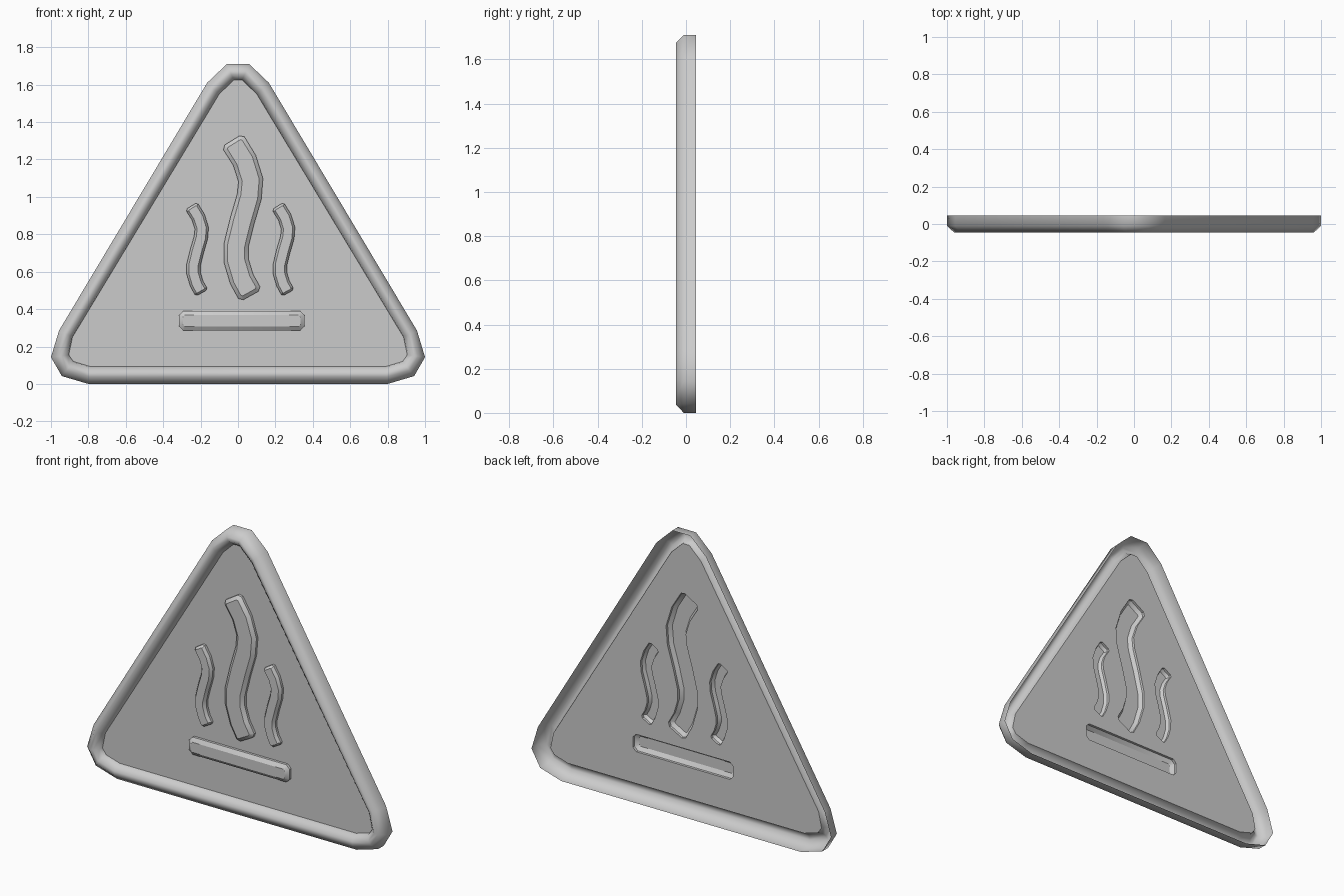
import bpy, bmesh, math
from mathutils import Vector as V

if "Cube" in bpy.data.objects:
    bpy.data.objects.remove(bpy.data.objects["Cube"])


def finish(bm, name, angle=50):
    me = bpy.data.meshes.new(name)
    bm.to_mesh(me)
    bm.free()
    ob = bpy.data.objects.new(name, me)
    bpy.context.collection.objects.link(ob)
    bpy.ops.object.select_all(action='DESELECT')
    ob.select_set(True)
    bpy.context.view_layer.objects.active = ob
    bpy.ops.object.shade_smooth_by_angle(angle=math.radians(angle))
    return ob


def add_loop(bm, pts, y):
    return [bm.verts.new((p[0], y, p[1])) for p in pts]


def bridge(bm, a, b):
    n = len(a)
    for i in range(n):
        j = (i + 1) % n
        bm.faces.new((a[i], a[j], b[j], b[i]))


def inset(pts, d):
    # shrink a clockwise outline by d
    out, n = [], len(pts)
    for i in range(n):
        p = V(pts[i])
        e1 = (p - V(pts[i - 1])).normalized()
        e2 = (V(pts[(i + 1) % n]) - p).normalized()
        n1, n2 = V((e1.y, -e1.x)), V((e2.y, -e2.x))
        m = (n1 + n2).normalized()
        out.append(p + m * d / max(m.dot(n1), 0.5))
    return out


def mirrored(right):
    return right + [(-x, z) for x, z in reversed(right)]


# Triangle outlines (right half, top to bottom, then mirrored)
outer = mirrored([(.06, 1.71), (.165, 1.61), (.957, .285), (1, .143), (.942, .042), (.8, 0)])
inner = mirrored([(.022, 1.625), (.1, 1.55), (.885, .25), (.905, .155), (.88, .12), (.79, .093)])
PANEL_Y = 0.0

# Rim: a hollow shell, open at the back
bm = bmesh.new()
prev = None
for t, y in ((0, .045), (0, -.01), (.4, -.045), (.65, -.045), (.95, -.02), (1, PANEL_Y)):
    ring = add_loop(bm, [V(o).lerp(V(i), t) for o, i in zip(outer, inner)], y)
    if prev:
        bridge(bm, prev, ring)
    prev = ring
bmesh.ops.recalc_face_normals(bm, faces=bm.faces)
finish(bm, "rim")

# Wavy stroke outline from a centre line
centre = [(-.022, 1.287), (.035, 1.195), (.068, 1.09), (.06, 1.0), (.022, .87),
          (-.01, .74), (-.01, .66), (.02, .56), (.06, .488)]


def wave(scale, ox, oz, half=.066):
    c = [V(p) for p in centre]
    tang = [(c[min(i + 1, len(c) - 1)] - c[max(i - 1, 0)]).normalized() for i in range(len(c))]
    c = [c[0] - tang[0] * .018] + c + [c[-1] + tang[-1] * .018]
    tang = [tang[0]] + tang + [tang[-1]]
    w = [half * .7] + [half] * (len(c) - 2) + [half * .7]
    # going down the line, (-t.y, t.x) points to +x
    right = [p + V((-t.y, t.x)) * k for p, t, k in zip(c, tang, w)]
    left = [p - V((-t.y, t.x)) * k for p, t, k in zip(c, tang, w)]
    return [(p.x * scale + ox, p.y * scale + oz) for p in right + left[::-1]]


x0, x1, z0, z1, k = -.315, .355, .285, .39, .022
bar = [(x0 + k, z1), (x1 - k, z1), (x1, z1 - k), (x1, z0 + k),
       (x1 - k, z0), (x0 + k, z0), (x0, z0 + k), (x0, z1 - k)]
symbols = {
    "middle_heat_wave": (wave(1, 0, 0), .02),
    "left_heat_wave": (wave(.56, -.232, .222), .012),
    "right_heat_wave": (wave(.56, .23, .222), .012),
    "hot_plate_bar": (bar, .022),
}

# Raised symbols: bevelled, open at the back
for name, (pts, d) in symbols.items():
    bm = bmesh.new()
    a = add_loop(bm, pts, PANEL_Y)
    b = add_loop(bm, pts, -.015)
    c = add_loop(bm, inset(pts, d), -.032)
    bridge(bm, a, b)
    bridge(bm, b, c)
    bm.faces.new(c)
    bmesh.ops.recalc_face_normals(bm, faces=bm.faces)
    finish(bm, name, 35)

# Panel: flat sheet with openings under the symbols
bm = bmesh.new()
for pts in [inner] + [s[0] for s in symbols.values()]:
    vs = add_loop(bm, pts, PANEL_Y)
    for i in range(len(vs)):
        bm.edges.new((vs[i - 1], vs[i]))
bmesh.ops.triangle_fill(bm, edges=bm.edges[:], use_beauty=True, normal=(0, -1, 0))
for f in bm.faces:
    f.normal_update()
    if f.normal.y > 0:
        f.normal_flip()
finish(bm, "panel")
